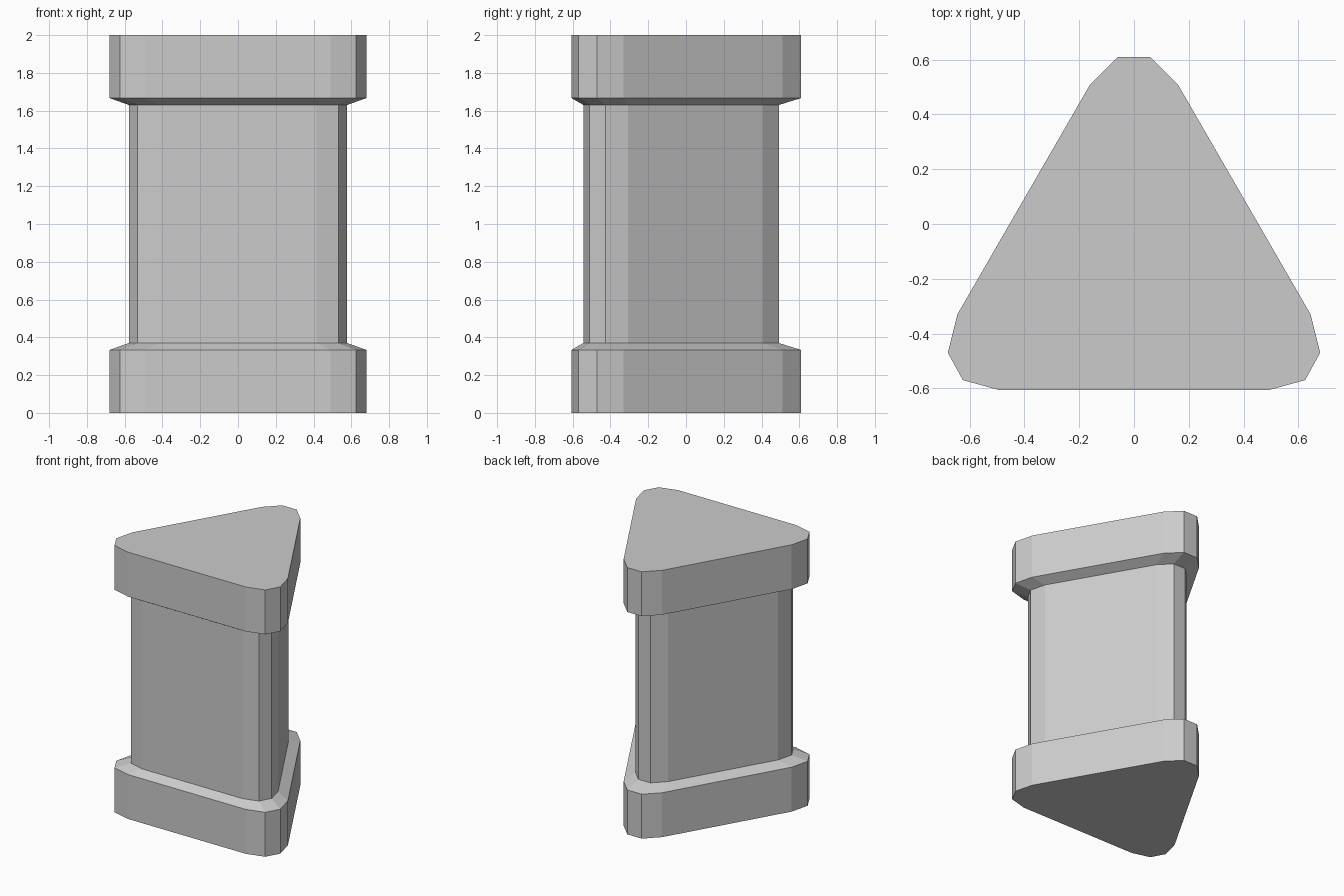
import bpy
import bmesh

cube = bpy.data.objects.get("Cube")
if cube:
    bpy.data.objects.remove(cube, do_unlink=True)

# Single plain grey finish
grey = bpy.data.materials.new("light grey")
grey.use_nodes = True
colour = (0.6, 0.6, 0.6, 1.0)
grey.diffuse_color = colour
grey.node_tree.nodes["Principled BSDF"].inputs["Base Color"].default_value = colour

# Right half of the rounded triangle, from back to front, then mirrored
HALF = [(0.06, 0.61), (0.16, 0.51), (0.645, -0.33),
        (0.68, -0.47), (0.625, -0.57), (0.49, -0.607)]
OUTLINE = [(-x, y) for x, y in HALF] + HALF[::-1]   # counter-clockwise
CENTRE_Y = -0.18    # centroid that the shaft outline shrinks towards
SHAFT = 0.85        # shaft size relative to the end blocks

# Stacked levels (height, outline scale): base, bevel, shaft, bevel, cap
LEVELS = [(0.0, 1.0), (0.333, 1.0), (0.37, SHAFT),
          (1.63, SHAFT), (1.667, 1.0), (2.0, 1.0)]

# Loft the outline through the levels
bm = bmesh.new()
rings = [[bm.verts.new((x * s, CENTRE_Y + (y - CENTRE_Y) * s, z))
          for x, y in OUTLINE] for z, s in LEVELS]
for low, high in zip(rings, rings[1:]):
    for i in range(len(OUTLINE)):
        j = (i + 1) % len(OUTLINE)
        bm.faces.new((low[i], low[j], high[j], high[i]))
bm.faces.new(rings[0])
bm.faces.new(rings[-1])
bmesh.ops.recalc_face_normals(bm, faces=bm.faces)

mesh = bpy.data.meshes.new("triangular_pillar")
bm.to_mesh(mesh)
bm.free()
mesh.materials.append(grey)
pillar = bpy.data.objects.new("triangular_pillar", mesh)
bpy.context.collection.objects.link(pillar)
